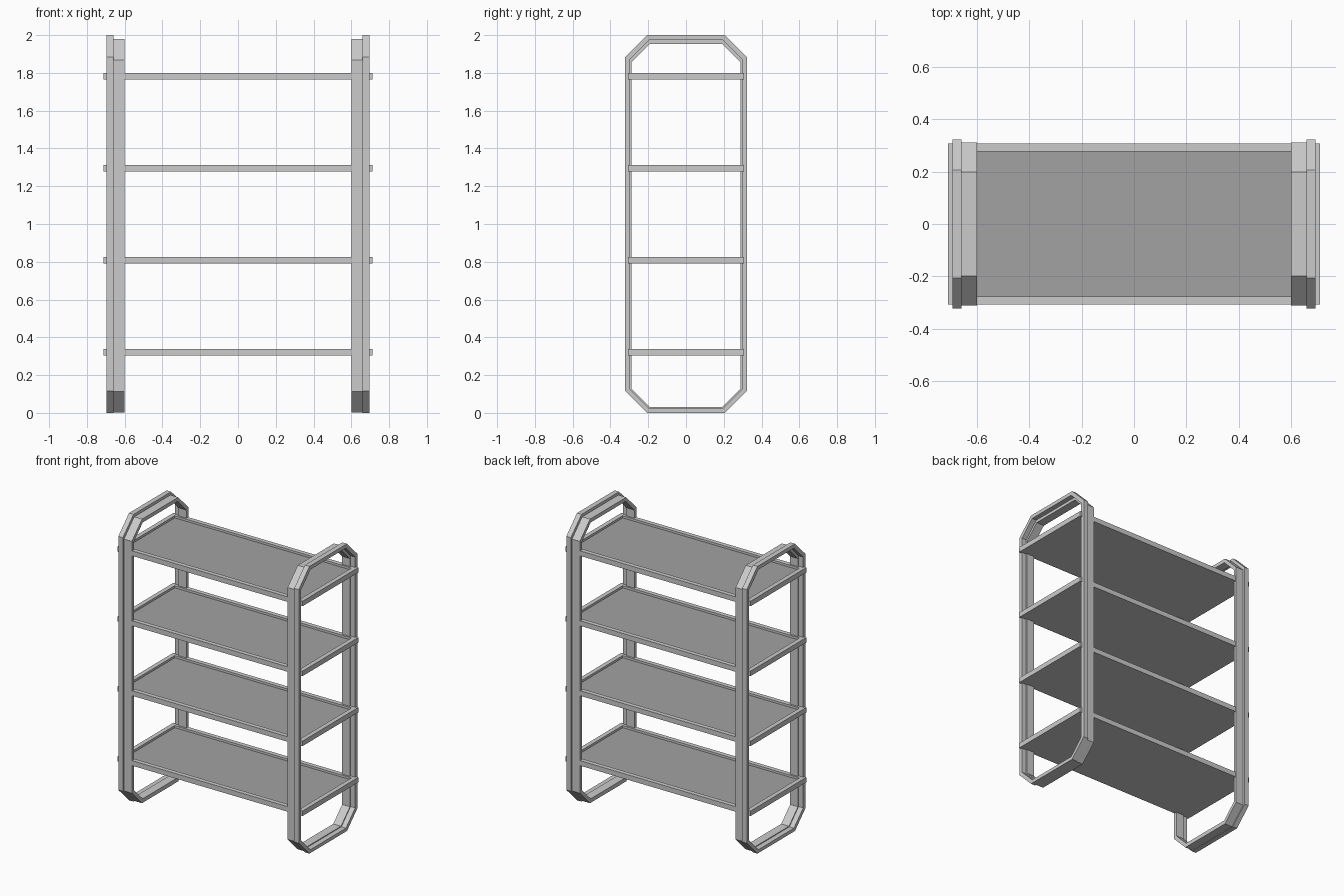
import bpy, bmesh

if "Cube" in bpy.data.objects:
    bpy.data.objects.remove(bpy.data.objects["Cube"])


def grey(name, value):
    mat = bpy.data.materials.new(name)
    mat.diffuse_color = (value, value, value, 1)
    mat.use_nodes = True
    mat.node_tree.nodes["Principled BSDF"].inputs["Base Color"].default_value = mat.diffuse_color
    return mat


def make_object(name, bm, materials=()):
    bmesh.ops.recalc_face_normals(bm, faces=bm.faces)
    mesh = bpy.data.meshes.new(name)
    bm.to_mesh(mesh)
    bm.free()
    for mat in materials:
        mesh.materials.append(mat)
    obj = bpy.data.objects.new(name, mesh)
    bpy.context.collection.objects.link(obj)
    return obj


def octagon(w, z0, z1, c):
    """Chamfered rectangle in the y-z plane."""
    half = [(w, z0 + c), (w, z1 - c), (w - c, z1)]
    return ([(w - c, z0)] + half +
            [(-y, z) for y, z in reversed(half)] + [(c - w, z0)])


def ring(name, outer, inner, x0, x1):
    """Closed band between two outlines, extruded along x."""
    bm = bmesh.new()
    loops = [[bm.verts.new((x, y, z)) for y, z in outline]
             for outline, x in ((outer, x0), (outer, x1), (inner, x1), (inner, x0))]
    n = len(outer)
    for k in range(4):
        a, b = loops[k], loops[(k + 1) % 4]
        for i in range(n):
            j = (i + 1) % n
            bm.faces.new((a[i], a[j], b[j], b[i]))
    return make_object(name, bm)


def shelf(name, z, materials):
    """Tray with a raised rim around a darker recessed panel."""
    bm = bmesh.new()
    bmesh.ops.create_cube(bm, size=1)
    for v in bm.verts:
        v.co.x *= 1.424
        v.co.y *= 0.615
        v.co.z = v.co.z * 0.035 + z
    bm.normal_update()
    top = max(bm.faces, key=lambda f: f.normal.z)
    bmesh.ops.inset_region(bm, faces=[top], thickness=0.031, use_even_offset=True)
    panel = bmesh.ops.extrude_discrete_faces(bm, faces=[top])["faces"][0]
    panel.material_index = 1
    for v in panel.verts:
        v.co.z -= 0.015
    return make_object(name, bm, materials)


# Side hoops: a thin outer band and a wider, slightly smaller inner band
for side, s in (("left", -1), ("right", 1)):
    ring(side + "_hoop_outer", octagon(0.324, 0.0, 2.0, 0.117),
         octagon(0.297, 0.024, 1.974, 0.102), s * 0.66, s * 0.695)
    ring(side + "_hoop_inner", octagon(0.311, 0.002, 1.98, 0.112),
         octagon(0.289, 0.03, 1.954, 0.098), s * 0.60, s * 0.66)

# Four evenly spaced shelves
shelf_greys = [grey("shelf_rim_grey", 0.57), grey("shelf_panel_grey", 0.36)]
for i in range(4):
    shelf("shelf_%d" % (i + 1), 0.322 + i * 0.487, shelf_greys)
